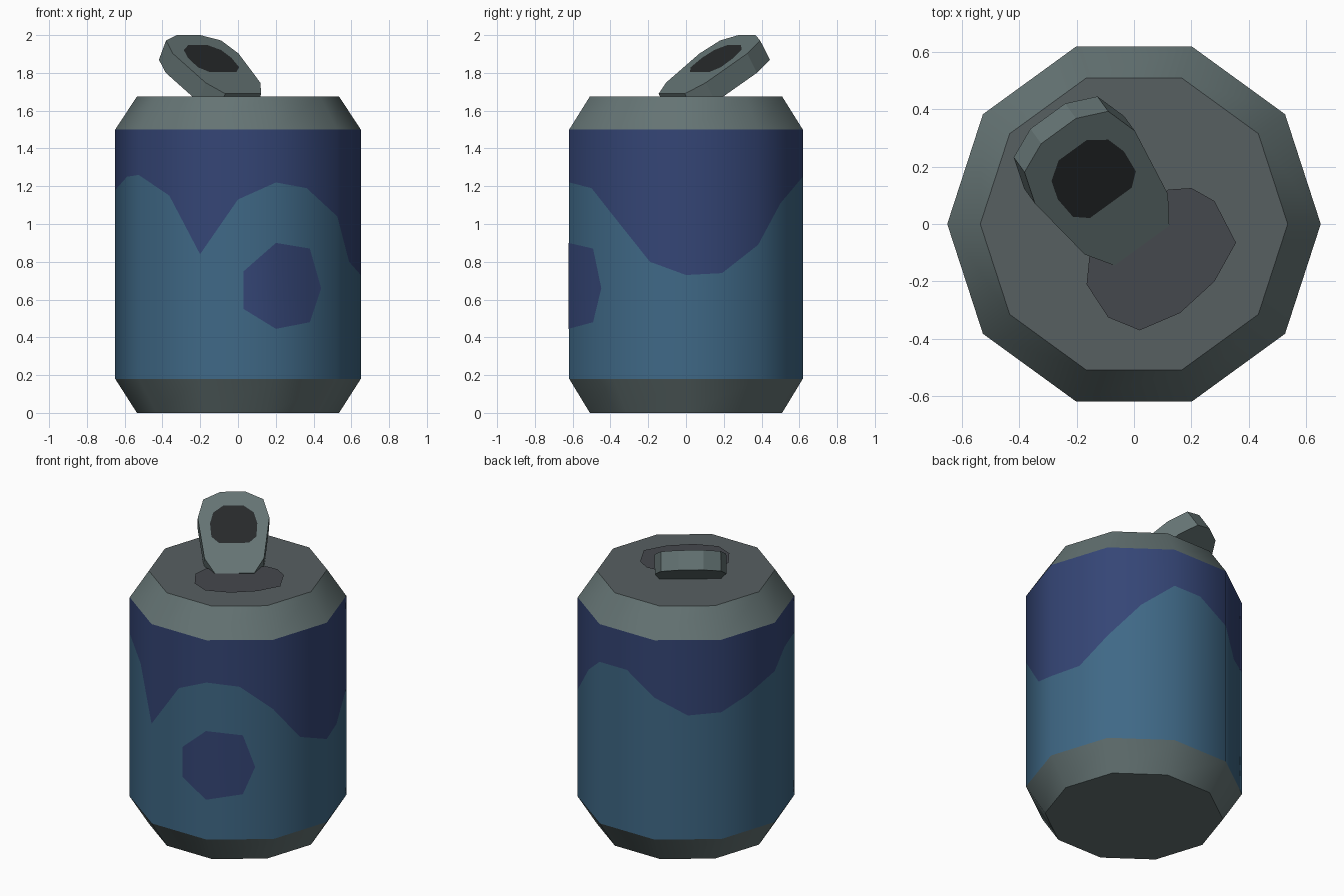
import bpy
from math import sin, cos, radians
from mathutils import Vector

if "Cube" in bpy.data.objects:
    bpy.data.objects.remove(bpy.data.objects["Cube"])

SIDES, R, R_END = 10, 0.65, 0.535
Z_LOW, Z_HIGH, Z_TOP = 0.18, 1.5, 1.675


def material(name, rgb):
    m = bpy.data.materials.new(name)
    m.diffuse_color = (*rgb, 1)
    m.use_nodes = True
    m.node_tree.nodes["Principled BSDF"].inputs["Base Color"].default_value = m.diffuse_color
    return m


metal = material("metal", (0.13, 0.175, 0.175))
lid_grey = material("lid_grey", (0.095, 0.115, 0.12))
opening_dark = material("opening_dark", (0.06, 0.065, 0.075))
hole_dark = material("hole_dark", (0.02, 0.022, 0.024))
navy = material("navy", (0.035, 0.06, 0.18))
blue = material("blue", (0.05, 0.14, 0.24))


def build(name, verts, faces, mats, slots=None, smooth=True):
    me = bpy.data.meshes.new(name)
    me.from_pydata(verts, [], faces)
    for m in mats:
        me.materials.append(m)
    for i, p in enumerate(me.polygons):
        p.use_smooth = smooth
        p.material_index = slots[i] if slots else 0
    if smooth:
        me.set_sharp_from_angle(angle=radians(40))
    me.update()
    ob = bpy.data.objects.new(name, me)
    bpy.context.collection.objects.link(ob)
    return ob


def ring(r, z):
    return [(r * cos(radians(36 * i)), r * sin(radians(36 * i)), z) for i in range(SIDES)]


def bridge(a, b, n):
    return [(a + i, a + (i + 1) % n, b + (i + 1) % n, b + i) for i in range(n)]


# Tapered metal ends and lid
build("bottom_rim", ring(R_END, 0) + ring(R, Z_LOW),
      bridge(0, SIDES, SIDES) + [tuple(reversed(range(SIDES)))], [metal])
build("top_rim", ring(R, Z_HIGH) + ring(R_END, Z_TOP), bridge(0, SIDES, SIDES), [metal])
build("lid", ring(R_END, Z_TOP), [tuple(range(SIDES))], [lid_grey])

# Painted body: wave heights every 18 degrees, at corners and side midpoints
wave = [0.73, 0.74, 0.89, 1.11, 1.25, 1.25, 1.12, 1.0, 1.02, 1.08,
        1.18, 1.25, 1.26, 1.15, 0.84, 1.13, 1.22, 1.19, 1.04, 0.80]
verts = ring(R, Z_LOW) + ring(R, Z_HIGH)
for k, z in enumerate(wave):
    r = R * cos(radians(18)) if k % 2 else R
    verts.append((r * cos(radians(18 * k)), r * sin(radians(18 * k)), z))
faces, slots = [], []
for i in range(SIDES):
    j = (i + 1) % SIDES
    w0, w1, w2 = 20 + 2 * i, 21 + 2 * i, 20 + 2 * j
    faces += [(i, j, w2, w1, w0), (w0, w1, w2, 10 + j, 10 + i)]
    slots += [0, 1]
build("body", verts, faces, [blue, navy], slots)

# Spot folded around the front corner of the body
cx, cy = R * cos(radians(72)), -R * sin(radians(72))
slope = (-R * sin(radians(36)) - cy) / (R * cos(radians(36)) - cx)
outline = [(0.03, 0.75), (0.03, 0.55), (cx, 0.445), (0.38, 0.48),
           (0.44, 0.66), (0.38, 0.87), (cx, 0.90)]
build("spot", [(x, cy + max(0, x - cx) * slope - 0.004, z) for x, z in outline],
      [(0, 1, 2, 6), (2, 3, 4, 5, 6)], [navy])

# Drinking opening lying on the lid
opening = [(0.12, 0.12), (-0.155, -0.11), (-0.165, -0.21), (-0.09, -0.325), (0.02, -0.37),
           (0.16, -0.31), (0.28, -0.2), (0.355, -0.065), (0.28, 0.08), (0.2, 0.125)]
build("opening", [(x, y, 1.687) for x, y in opening], [tuple(range(10))],
      [opening_dark], smooth=False)

# Raised pull tab: mirrored outlines (half width, distance along tab)
along = Vector((-0.588, 0.809, 0))
across = Vector((0.809, 0.588, 0))
drop = along * 0.064 - Vector((0, 0, 0.102))


def tab_loop(half):
    pts = half + [(-s, t) for s, t in reversed(half)]
    return [across * (s - 0.022) + along * t + Vector((0, 0, 1.69 + 0.63 * (t + 0.077)))
            for s, t in pts]


outer = tab_loop([(0.118, -0.077), (0.179, 0.015), (0.215, 0.26), (0.18, 0.37), (0.075, 0.416)])
inner = tab_loop([(0.09, 0.107), (0.135, 0.145), (0.142, 0.225), (0.122, 0.29), (0.06, 0.333)])
lower = [p + drop for p in outer]
faces = bridge(0, 10, 10) + [tuple(range(10, 20))] + bridge(20, 0, 10) + [tuple(reversed(range(20, 30)))]
build("pull_tab", outer + inner + lower, faces, [metal, hole_dark],
      [0] * 10 + [1] + [0] * 11, smooth=False)
